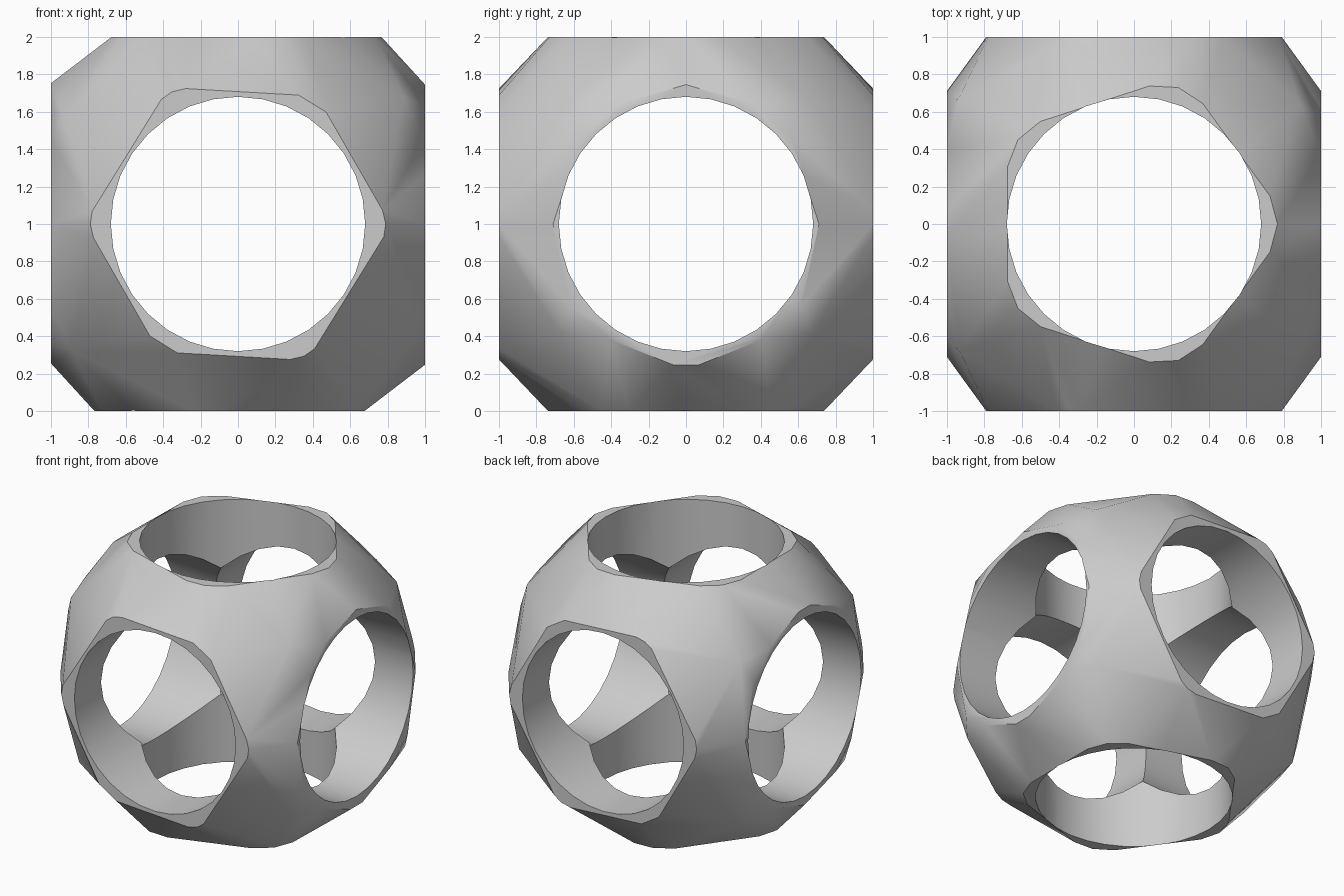
import bpy
from math import pi, radians

if "Cube" in bpy.data.objects:
    bpy.data.objects.remove(bpy.data.objects["Cube"], do_unlink=True)

CENTRE = (0, 0, 1)
HOLE_RADIUS = 0.68

grey = bpy.data.materials.new("light_grey")
grey.use_nodes = True
colour = (0.6, 0.6, 0.6, 1)
grey.diffuse_color = colour
grey.node_tree.nodes["Principled BSDF"].inputs["Base Color"].default_value = colour


def finish(name):
    """Name the newest primitive and give it the grey material."""
    obj = bpy.context.object
    obj.name = name
    obj.data.materials.append(grey)
    return obj


def cut(body, cutter, operation):
    """Apply a boolean to the body, then discard the cutter."""
    bpy.context.view_layer.objects.active = body
    mod = body.modifiers.new(cutter.name, 'BOOLEAN')
    mod.operation = operation
    mod.solver = 'EXACT'
    mod.object = cutter
    bpy.ops.object.modifier_apply(modifier=mod.name)
    bpy.data.objects.remove(cutter, do_unlink=True)


# Faceted ball
bpy.ops.mesh.primitive_ico_sphere_add(subdivisions=2, radius=1.29, location=CENTRE)
body = finish("pierced_ball")

# Trim the ball to six flat caps
bpy.ops.mesh.primitive_cube_add(size=2, location=CENTRE)
cut(body, finish("trimming_box"), 'INTERSECT')

# Bore a round hole along each axis
for axis, rotation in (("z", (0, 0, 0)), ("x", (0, pi / 2, 0)), ("y", (pi / 2, 0, 0))):
    bpy.ops.mesh.primitive_cylinder_add(vertices=32, radius=HOLE_RADIUS, depth=3,
                                        location=CENTRE, rotation=rotation)
    cut(body, finish("bore_" + axis), 'DIFFERENCE')

# Smooth shading with sharp rims
bpy.ops.object.select_all(action='DESELECT')
body.select_set(True)
bpy.context.view_layer.objects.active = body
bpy.ops.object.shade_smooth_by_angle(angle=radians(30))
